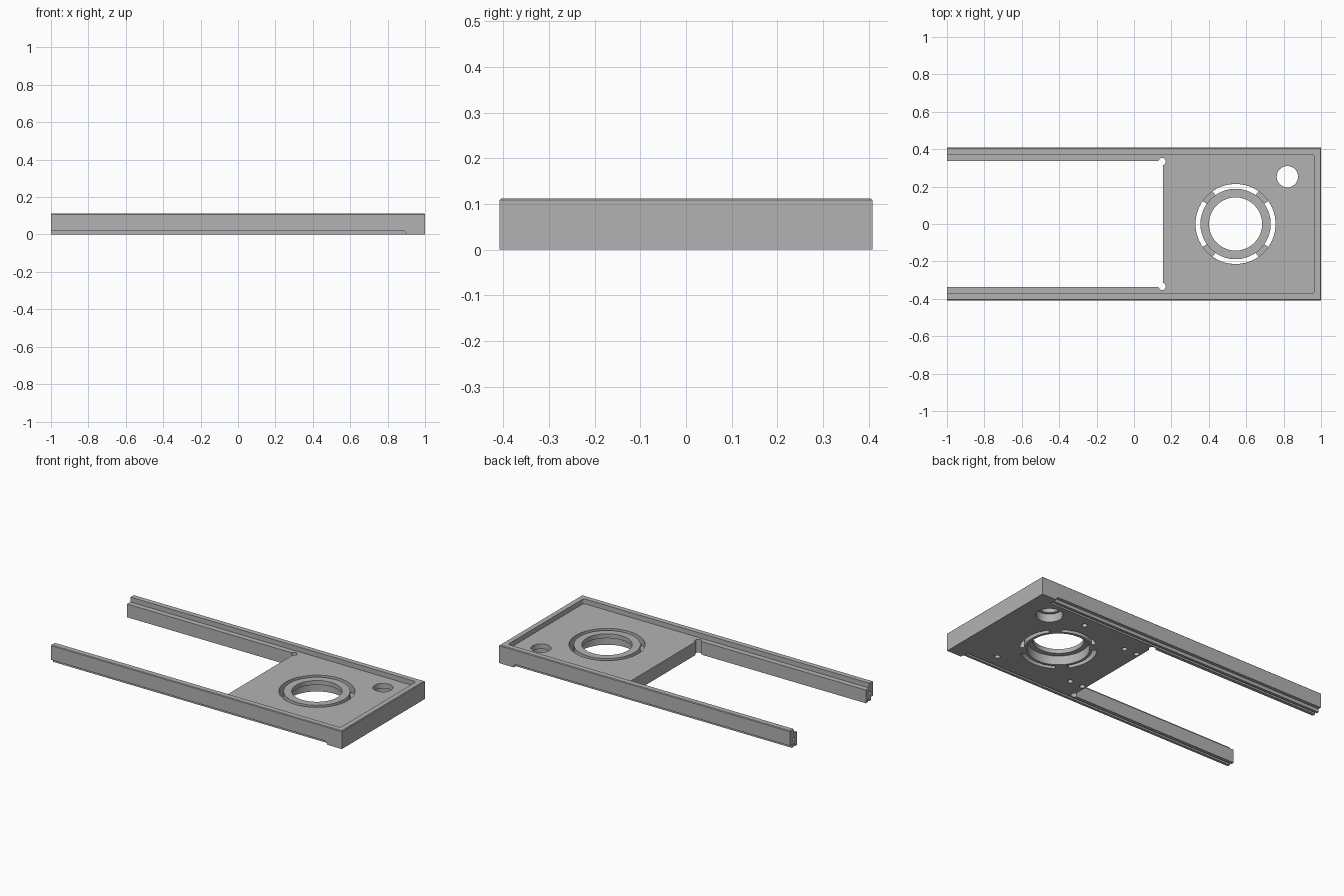
import bpy, bmesh, math
from mathutils import Vector

old = bpy.data.objects.get("Cube")
if old:
    bpy.data.objects.remove(old, do_unlink=True)

HALF_W, TOP, FLOOR = 0.408, 0.112, 0.082
RING = (0.543, 0.0)
cutters = []


def add_object(name, bm):
    bmesh.ops.recalc_face_normals(bm, faces=bm.faces)
    mesh = bpy.data.meshes.new(name)
    bm.to_mesh(mesh)
    bm.free()
    obj = bpy.data.objects.new(name, mesh)
    bpy.context.collection.objects.link(obj)
    return obj


def prism(name, points, sweep):
    """Closed outline of 3D points swept along a vector."""
    bm = bmesh.new()
    face = bm.faces.new([bm.verts.new(p) for p in points])
    moved = bmesh.ops.extrude_face_region(bm, geom=[face])["geom"]
    verts = [v for v in moved if isinstance(v, bmesh.types.BMVert)]
    bmesh.ops.translate(bm, verts=verts, vec=Vector(sweep))
    return add_object(name, bm)


def cut_z(name, outline, z0, z1):
    cutters.append(prism(name, [(x, y, z0) for x, y in outline], (0, 0, z1 - z0)))


def arc(center, r, a0, a1, n):
    steps = [math.radians(a0 + (a1 - a0) * i / n) for i in range(n + 1)]
    return [(center[0] + r * math.cos(a), center[1] + r * math.sin(a)) for a in steps]


def cut_round(name, center, r, z0, z1, n=48):
    cut_z(name, arc(center, r, 0, 360, n)[:-1], z0, z1)


# Solid block with a fine chamfer on its top outer edges
bm = bmesh.new()
bmesh.ops.create_cube(bm, size=1)
bmesh.ops.scale(bm, verts=bm.verts, vec=(2, 2 * HALF_W, TOP))
bmesh.ops.translate(bm, verts=bm.verts, vec=(0, 0, TOP / 2))
rim = [e for e in bm.edges if all(v.co.z > TOP / 2 for v in e.verts)
       and any(v.co.x > 0 for v in e.verts)]
bmesh.ops.bevel(bm, geom=rim, offset=0.004, segments=1, affect='EDGES')
frame = add_object("sliding_tray_frame", bm)

# Shallow pocket with rounded corners, open at the rail ends
pocket = [(-1.1, -0.372)]
pocket += arc((0.95, -0.357), 0.015, -90, 0, 5)
pocket += arc((0.95, 0.357), 0.015, 0, 90, 5)
pocket += [(-1.1, 0.372)]
cut_z("tray_pocket", pocket, FLOOR, 0.2)

# Opening between the rails
cut_z("rail_opening", [(-1.1, -0.338), (0.155, -0.338), (0.155, 0.338), (-1.1, 0.338)], -0.1, 0.21)

# Large hole with a wider counterbore below
cut_round("ring_hole", RING, 0.142, -0.11, 0.22, 72)
cut_round("ring_counterbore", RING, 0.172, -0.12, 0.055, 72)

# Ring groove, cut through except at four bridges
bm = bmesh.new()
n = 72
loops = []
for r, z in ((0.188, 0.04), (0.214, 0.04), (0.214, 0.2), (0.188, 0.2)):
    loops.append([bm.verts.new((x, y, z)) for x, y in arc(RING, r, 0, 360, n)[:-1]])
for k in range(4):
    a, b = loops[k], loops[(k + 1) % 4]
    for i in range(n):
        j = (i + 1) % n
        bm.faces.new((a[i], a[j], b[j], b[i]))
cutters.append(add_object("ring_groove", bm))
for k in range(4):
    a0 = 90 * k - 35
    cut_z("ring_slot", arc(RING, 0.2139, a0, a0 + 70, 14) + arc(RING, 0.1881, a0 + 70, a0, 14), -0.1, 0.06)

# Finger hole and its counterbore
cut_round("small_hole", (0.82, 0.253), 0.057, -0.1, 0.2)
cut_round("small_counterbore", (0.82, 0.253), 0.074, -0.11, 0.05)

# Blind screw holes in the underside
for spot in ((0.6, 0.292), (0.747, -0.28)):
    cut_round("screw_hole", spot, 0.016, -0.1, 0.05, 20)

for side in (1, -1):
    for x in (0.178, 0.264):
        cut_round("screw_hole", (x, side * 0.232), 0.016, -0.1, 0.05, 20)
    # Corner relief
    cut_round("corner_relief", (0.15, side * 0.333), 0.02, -0.13, 0.23, 24)
    # Runner notch and groove along the underside of the rail
    for y, width, depth in ((0.388, 0.05, 0.02), (0.358, 0.014, 0.016)):
        outline = [(-1.1, -0.03), (0.9, -0.03), (0.9, 0)]
        outline += [(0.88 + 0.02 * c, depth * s) for c, s in arc((0, 0), 1, 15, 90, 5)]
        outline += [(-1.1, depth)]
        cutters.append(prism("runner_cut", [(x, side * y, z) for x, z in outline], (0, side * width, 0)))
    # Bore in the rail end
    bore = [(-1.1, side * 0.373 + y, z) for y, z in arc((0, 0.05), 0.011, 0, 360, 16)[:-1]]
    cutters.append(prism("end_bore", bore, (0.2, 0, 0)))

# Apply every cut
for c in cutters:
    mod = frame.modifiers.new(c.name, 'BOOLEAN')
    mod.operation = 'DIFFERENCE'
    mod.solver = 'EXACT'
    mod.object = c
    c.hide_render = True
bpy.context.view_layer.update()
result = bpy.data.meshes.new_from_object(frame.evaluated_get(bpy.context.evaluated_depsgraph_get()))
frame.modifiers.clear()
frame.data = result
for c in cutters:
    bpy.data.objects.remove(c, do_unlink=True)

# Plain grey finish
grey = bpy.data.materials.new("plain_grey")
grey.use_nodes = True
colour = (0.45, 0.45, 0.45, 1)
grey.diffuse_color = colour
grey.node_tree.nodes["Principled BSDF"].inputs["Base Color"].default_value = colour
frame.data.materials.clear()
frame.data.materials.append(grey)
for p in frame.data.polygons:
    p.material_index = 0

bpy.ops.object.select_all(action='DESELECT')
frame.select_set(True)
bpy.context.view_layer.objects.active = frame
bpy.ops.object.shade_smooth_by_angle(angle=math.radians(30))
